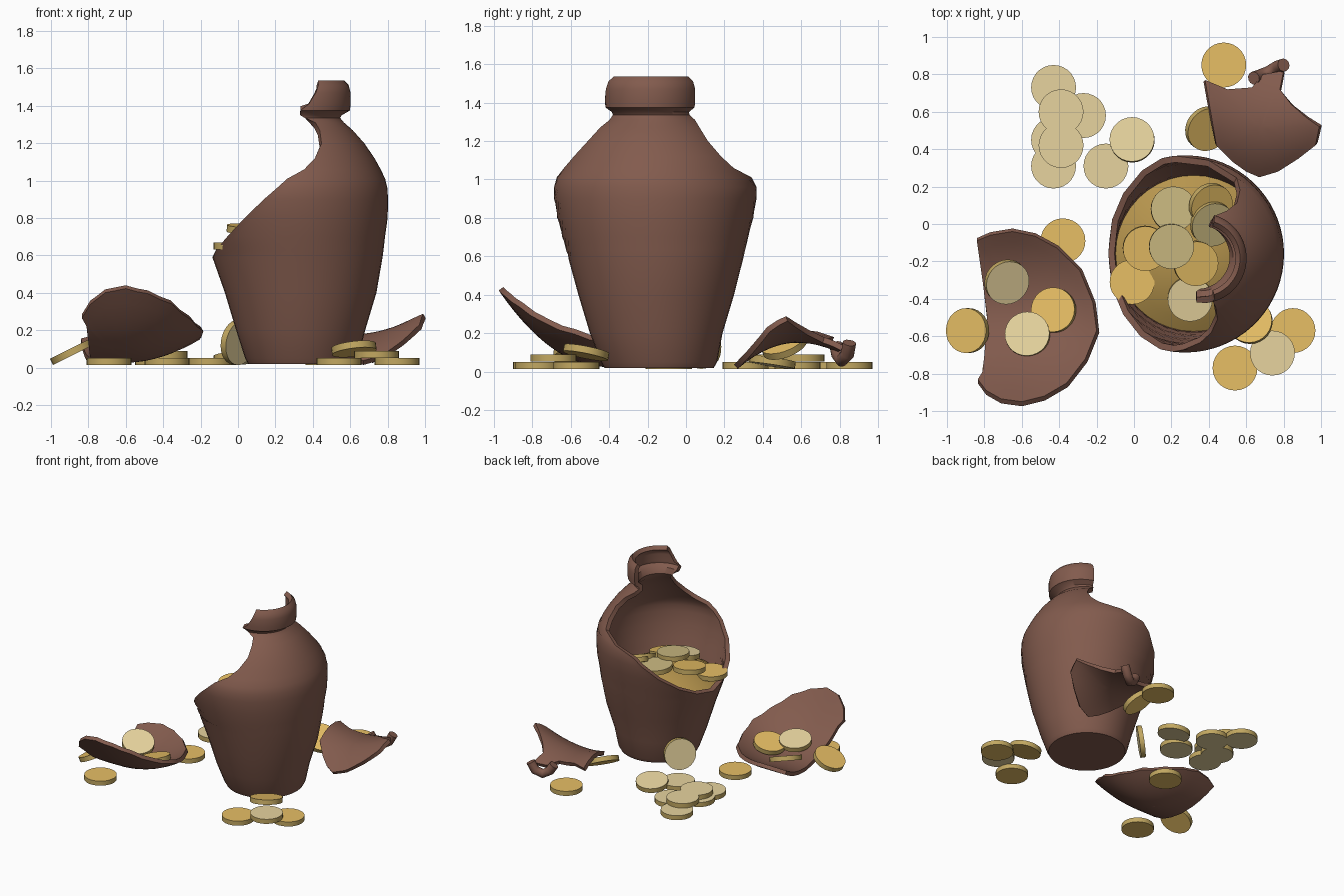
import bpy, bmesh, math
from mathutils import Vector

if "Cube" in bpy.data.objects:
    bpy.data.objects.remove(bpy.data.objects["Cube"])


def material(name, rgb):
    m = bpy.data.materials.new(name)
    m.diffuse_color = (*rgb, 1)
    m.use_nodes = True
    m.node_tree.nodes["Principled BSDF"].inputs["Base Color"].default_value = m.diffuse_color
    return m


CLAY = material("brown clay", (0.225, 0.105, 0.075))
GOLD = material("gold", (0.80, 0.52, 0.13))
PALE = material("pale gold", (0.84, 0.69, 0.36))
DULL = material("dull gold", (0.60, 0.49, 0.22))
EDGE = material("coin edge gold", (0.54, 0.39, 0.12))
HEAP = material("heap gold", (0.47, 0.30, 0.075))


def finish(name, bm, mats, thickness=0, angle=40):
    """Turn a bmesh into an object, thicken it inwards and smooth it."""
    bmesh.ops.remove_doubles(bm, verts=bm.verts, dist=1e-4)
    mesh = bpy.data.meshes.new(name)
    bm.to_mesh(mesh)
    bm.free()
    ob = bpy.data.objects.new(name, mesh)
    bpy.context.collection.objects.link(ob)
    for m in mats:
        mesh.materials.append(m)
    bpy.ops.object.select_all(action='DESELECT')
    ob.select_set(True)
    bpy.context.view_layer.objects.active = ob
    if thickness:
        mod = ob.modifiers.new("wall", 'SOLIDIFY')
        mod.thickness = thickness
        mod.offset = -1
        bpy.ops.object.modifier_apply(modifier=mod.name)
    bpy.ops.object.shade_smooth_by_angle(angle=math.radians(angle))
    return ob


def skin(rows, closed=False):
    """Quads between successive rows of points."""
    bm = bmesh.new()
    grid = [[bm.verts.new(p) for p in row] for row in rows]
    n = len(rows[0])
    for a, b in zip(grid, grid[1:]):
        for j in range(n if closed else n - 1):
            k = (j + 1) % n
            bm.faces.new((a[j], a[k], b[k], b[j]))
    return bm


# Broken pot: each ring is z, centre x, centre y, radius, and the kept arc in degrees
RINGS = [
    (0.02, .340, -.14, 0, -180, 180),
    (0.02, .340, -.14, .285, -180, 180),
    (0.05, .340, -.14, .302, -180, 180),
    (0.20, .335, -.155, .345, -180, 180),
    (0.40, .335, -.155, .405, -180, 180),
    (0.59, .318, -.157, .455, -180, 180),
    (0.63, .312, -.158, .466, -157, 157),
    (0.70, .302, -.16, .484, -138, 138),
    (0.80, .290, -.16, .510, -120, 119),
    (0.90, .275, -.16, .527, -105, 104),
    (0.96, .272, -.16, .527, -97, 96),
    (1.01, .272, -.158, .515, -91, 76),
    (1.06, .278, -.155, .485, -81, 56),
    (1.12, .290, -.16, .440, -74, 51),
    (1.20, .300, -.165, .375, -67, 48),
    (1.27, .308, -.17, .305, -65, 52),
    (1.31, .322, -.17, .245, -68, 62),
    (1.335, .340, -.175, .206, -85, 70),
    (1.35, .350, -.18, .205, -95, 72),
    (1.375, .362, -.183, .237, -97, 74),
    (1.41, .362, -.183, .240, -86, 74),
    (1.47, .362, -.183, .240, -77, 74),
    (1.51, .362, -.183, .230, -73, 73),
    (1.535, .362, -.183, .205, -71, 71),
]
COLS = 40
rows = []
for z, cx, cy, r, lo, hi in RINGS:
    angs = [math.radians(lo + (hi - lo) * j / COLS) for j in range(COLS + 1)]
    rows.append([(cx + r * math.cos(t), cy + r * math.sin(t), z) for t in angs])
finish("broken_pot", skin(rows), [CLAY], 0.035)

# Domed heap of gold filling the pot
rows = []
for i in range(7):
    q = 1 - i / 6
    rows.append([(.318 + .425 * q * math.cos(t), -.157 + .425 * q * math.sin(t),
                  .58 + .14 * (1 - q * q)) for t in
                 [math.tau * j / 32 for j in range(32)]])
finish("gold_heap", skin(rows, True), [HEAP])


# Curved shards: outline in plan, height from a rule
def shard(name, outline, centre, height):
    rows = []
    for i in range(9):
        q = 1 - i / 8
        row = []
        for j, p in enumerate(outline):
            nxt = outline[(j + 1) % len(outline)]
            for f in (0, 0.5):
                x = centre[0] + q * (p[0] + f * (nxt[0] - p[0]) - centre[0])
                y = centre[1] + q * (p[1] + f * (nxt[1] - p[1]) - centre[1])
                row.append((x, y, height(x, y)))
        rows.append(row)
    return finish(name, skin(rows, True), [CLAY], 0.03)


def bowl_height(x, y):
    front = max(0, (-.42 - y) / .53)
    back = max(0, (y + .42) / .39)
    right = max(0, (x + .62) / .43)
    return .055 + .385 * front ** 2 + .14 * back ** 2 + .14 * right ** 2


def saddle_height(x, y):
    bump = 1 - ((y - .58) / (.36 if y < .58 else .40)) ** 2
    return .01 + (.17 + .85 * (x - .62) ** 2) * bump


shard("belly_shard",
      [(-.835, -.83), (-.79, -.89), (-.71, -.935), (-.60, -.95), (-.48, -.92), (-.36, -.85),
       (-.26, -.72), (-.20, -.57), (-.22, -.42), (-.29, -.25), (-.41, -.13), (-.53, -.065),
       (-.65, -.04), (-.77, -.06), (-.84, -.09), (-.83, -.16), (-.81, -.30), (-.785, -.5),
       (-.80, -.70), (-.81, -.79)], (-.55, -.5), bowl_height)
shard("neck_shard",
      [(.38, .77), (.41, .60), (.44, .42), (.53, .33), (.60, .28), (.67, .25), (.77, .28),
       (.88, .35), (.97, .42), (.99, .52), (.92, .57), (.84, .64), (.78, .72), (.80, .82),
       (.69, .80), (.63, .73), (.50, .72)], (.68, .52), saddle_height)

# Rim piece on the end of the neck shard
curve = bpy.data.curves.new("shard_rim", 'CURVE')
curve.dimensions = '3D'
curve.bevel_depth = 0.035
curve.use_fill_caps = True
spline = curve.splines.new('POLY')
path = [(.64, .78, .14), (.67, .79, .09), (.72, .81, .06), (.77, .84, .09), (.80, .85, .15)]
spline.points.add(len(path) - 1)
for pt, co in zip(spline.points, path):
    pt.co = (*co, 1)
curve.materials.append(CLAY)
bpy.context.collection.objects.link(bpy.data.objects.new("shard_rim", curve))


# Coins: faces in one gold, the edge band in a darker one
def coin(name, loc, face, normal=(0, 0, 1)):
    bm = bmesh.new()
    bmesh.ops.create_cone(bm, cap_ends=True, segments=28, radius1=.12, radius2=.12, depth=.037)
    for f in bm.faces:
        f.material_index = 0 if abs(f.normal.z) > .5 else 1
    ob = finish(name, bm, [face, EDGE], angle=30)
    ob.location = loc
    ob.rotation_mode = 'QUATERNION'
    ob.rotation_quaternion = Vector((0, 0, 1)).rotation_difference(Vector(normal).normalized())


# Coins lying flat, in layers
FLAT = [
    (-.43, .73, .032, PALE), (-.27, .58, .032, PALE), (-.43, .45, .032, PALE),
    (-.43, .31, .032, PALE), (-.39, .60, .07, PALE), (-.39, .42, .07, PALE),
    (-.15, .31, .032, PALE), (-.38, -.09, .032, GOLD), (.48, .85, .032, GOLD),
    (.85, -.57, .032, GOLD), (.54, -.77, .032, GOLD), (.74, -.69, .07, PALE),
    (-.69, -.78, .032, GOLD), (-.01, -.31, .65, GOLD),
]
for i, (x, y, z, m) in enumerate(FLAT):
    coin(f"flat_coin_{i + 1}", (x, y, z), m)

# Coins that lean on the pot, the shards or each other
LEANING = [
    ((-.01, .45, .05), PALE, (-.05, .15, 1)),
    ((.39, .51, .14), GOLD, (.42, -.32, .85)),
    ((.62, -.52, .10), GOLD, (-.12, .2, 1)),
    ((-.89, -.57, .085), GOLD, (-.45, 0, .9)),
    ((0, .08, .135), PALE, (-.75, .64, .15)),
    ((-.43, -.46, .13), GOLD, (-.25, .1, 1)),
    ((-.57, -.59, .14), PALE, (-.1, .2, 1)),
    ((-.68, -.31, .13), PALE, (.3, -.3, .9)),
    ((.21, .08, .79), DULL, (.05, .05, 1)),
    ((.20, -.12, .82), DULL, (.05, -.05, 1)),
    ((.41, .10, .78), GOLD, (.4, -.3, .85)),
    ((.42, .0, .78), DULL, (.3, -.3, .9)),
    ((.06, -.13, .74), GOLD, (.05, -.1, 1)),
    ((.33, -.21, .77), GOLD, (.2, -.15, 1)),
    ((.30, -.40, .69), PALE, (0, -.15, 1)),
]
for i, (loc, m, n) in enumerate(LEANING):
    coin(f"leaning_coin_{i + 1}", loc, m, n)
